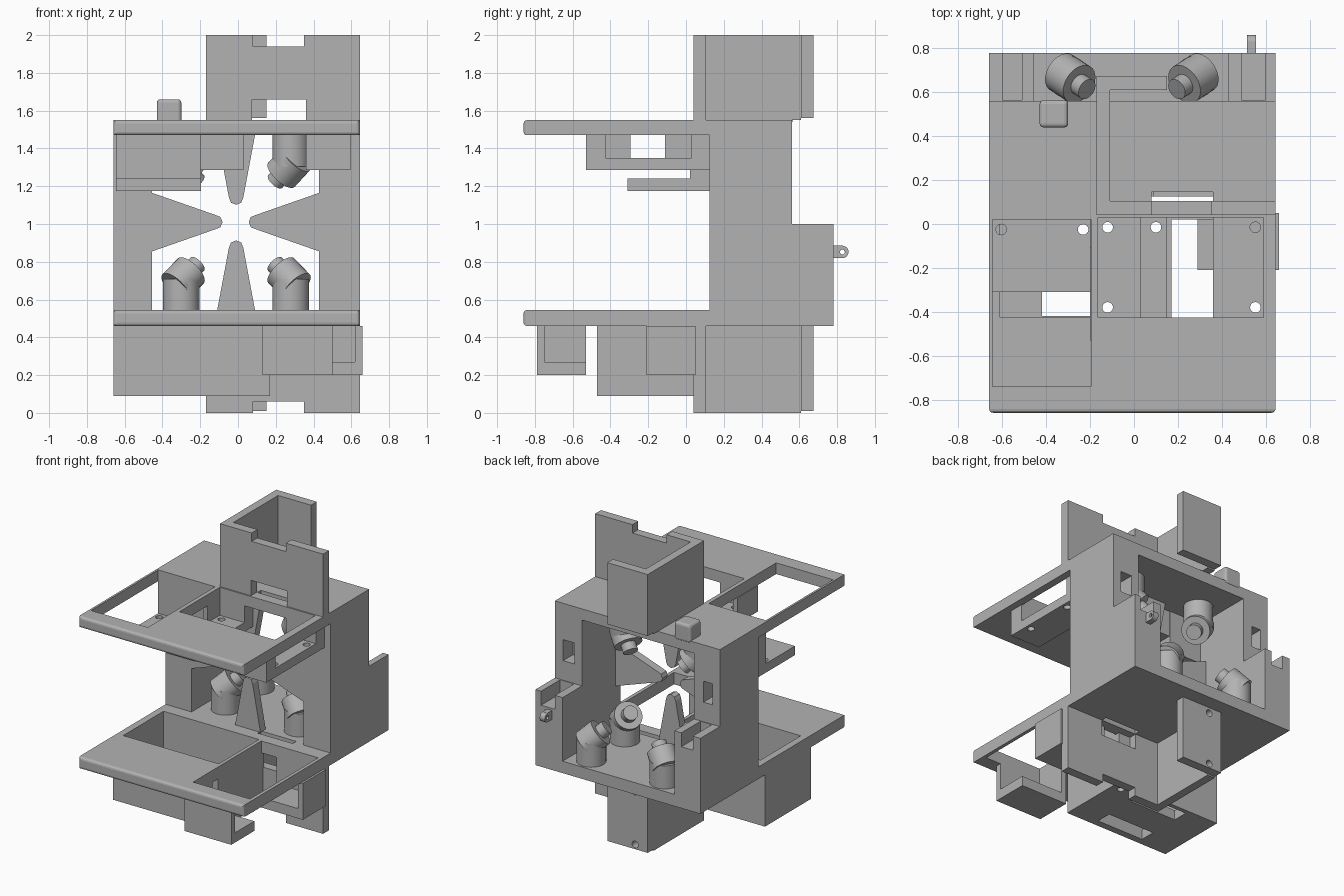
import bpy, bmesh
from mathutils import Vector

cube = bpy.data.objects.get("Cube")
if cube:
    bpy.data.objects.remove(cube, do_unlink=True)

GREY = (0.45, 0.45, 0.45, 1)
mat = bpy.data.materials.new("plain_grey")
mat.use_nodes = True
mat.diffuse_color = GREY
mat.node_tree.nodes["Principled BSDF"].inputs["Base Color"].default_value = GREY


def finish(name, bm):
    bmesh.ops.recalc_face_normals(bm, faces=bm.faces)
    me = bpy.data.meshes.new(name)
    bm.to_mesh(me)
    bm.free()
    me.materials.append(mat)
    ob = bpy.data.objects.new(name, me)
    bpy.context.collection.objects.link(ob)
    return ob


def box(name, x, y, z, bevel=0, front_only=False):
    bm = bmesh.new()
    bmesh.ops.create_cube(bm, size=1)
    for v in bm.verts:
        v.co = [a + (b - a) * (c + 0.5) for (a, b), c in zip((x, y, z), v.co)]
    if bevel:
        edges = [e for e in bm.edges
                 if not front_only or all(v.co.y < y[0] + 0.01 for v in e.verts)]
        bmesh.ops.bevel(bm, geom=edges, offset=bevel, segments=3, profile=0.5, affect='EDGES')
    return finish(name, bm)


def rod(name, start, end, r):
    start, end = Vector(start), Vector(end)
    d = end - start
    bm = bmesh.new()
    bmesh.ops.create_cone(bm, cap_ends=True, segments=32, radius1=r, radius2=r, depth=d.length)
    rot = d.to_track_quat('Z', 'Y')
    for v in bm.verts:
        v.co = rot @ v.co + (start + end) / 2
    ob = finish(name, bm)
    smooth(ob)
    return ob


def smooth(ob):
    bpy.ops.object.select_all(action='DESELECT')
    ob.select_set(True)
    bpy.context.view_layer.objects.active = ob
    bpy.ops.object.shade_smooth_by_angle()


def prism(name, points, axis, lo, hi):
    """Extrude a 2D outline along x (points are y, z) or y (points are x, z)."""
    bm = bmesh.new()
    place = lambda a, b: (lo, a, b) if axis == 'x' else (a, lo, b)
    face = bm.faces.new([bm.verts.new(place(a, b)) for a, b in points])
    out = bmesh.ops.extrude_face_region(bm, geom=[face])["geom"]
    move = (hi - lo, 0, 0) if axis == 'x' else (0, hi - lo, 0)
    bmesh.ops.translate(bm, vec=move, verts=[v for v in out if isinstance(v, bmesh.types.BMVert)])
    return finish(name, bm)


def cut(ob, *cutters):
    for c in cutters:
        c.hide_render = True
        mod = ob.modifiers.new("cut", 'BOOLEAN')
        mod.operation, mod.solver, mod.object = 'DIFFERENCE', 'EXACT', c
        bpy.context.view_layer.objects.active = ob
        bpy.ops.object.modifier_apply(modifier=mod.name)
        bpy.data.objects.remove(c, do_unlink=True)


def hole(*limits):
    return box("cutter", *limits)


def drill(x, y, z, r=0.024, axis='z', reach=0.1):
    d = Vector((axis == 'x', axis == 'y', axis == 'z')) * reach
    p = Vector((x, y, z))
    return rod("cutter", p - d, p + d, r)


WIDE = (-0.66, 0.645)
ALL = (-1, 3)

# Top and bottom slabs with their pockets
top = box("top_slab", WIDE, (-0.86, 0.56), (1.47, 1.55), 0.018, True)
cut(top, hole((-0.645, -0.195), (-0.74, 0.02), ALL),
    hole((-0.165, 0.59), (-0.425, 0.03), ALL),
    hole((0.08, 0.36), (0.105, 0.145), ALL))
bottom = box("bottom_slab", WIDE, (-0.86, 0.78), (0.46, 0.545), 0.018, True)
cut(bottom, hole((-0.61, 0.145), (-0.425, 0.03), ALL),
    hole((0.17, 0.62), (-0.75, 0.02), ALL),
    hole((0.08, 0.36), (0.105, 0.145), ALL),
    drill(-0.31, 0.67, 0.45, 0.075))

# Side walls with rear channels and sockets
outline = [(0.125, 0.545), (0.78, 0.545), (0.78, 1.0), (0.56, 1.0), (0.56, 1.47), (0.125, 1.47)]
for side, x0, x1, c0, c1 in (("right", -0.66, -0.455, -0.6, -0.51),
                             ("left", 0.43, 0.645, 0.49, 0.6)):
    wall = prism(side + "_wall", outline, 'x', x0, x1)
    cut(wall, hole((c0, c1), (0.565, 0.9), (0.9, 1.1)),
        hole((c0, c1 - 0.02), (0.45, 0.7), (1.14, 1.29)))

# Cable tab at the back
tab = box("rear_tab", (0.515, 0.555), (0.77, 0.83), (0.82, 0.885))
cut(tab, drill(0.535, 0.828, 0.852, 0.013, 'x'))
tip = rod("rear_tab_end", (0.515, 0.828, 0.852), (0.555, 0.828, 0.852), 0.0325)
cut(tip, drill(0.535, 0.828, 0.852, 0.013, 'x'))

# Four pointed arms meeting around the centre opening
C = Vector((-0.01, 0.0))
for name, base, tip, half in (("lower", (-0.01, 0.545), (-0.01, 0.875), 0.1),
                              ("upper", (-0.01, 1.47), (-0.01, 1.14), 0.1),
                              ("right", (-0.455, 1.01), (-0.12, 1.01), 0.155),
                              ("left", (0.43, 1.01), (0.095, 1.01), 0.155)):
    base, tip = Vector(base), Vector(tip)
    d = (tip - base).normalized()
    n = Vector((-d.y, d.x))
    pts = [base + n * half, tip + n * 0.038, tip + (d + n) * 0.027, tip + d * 0.038,
           tip + (d - n) * 0.027, tip - n * 0.038, base - n * half]
    arm = prism(name + "_arm", pts, 'y', 0.125, 0.185)
    cut(arm, drill(tip.x, 0.15, tip.y, 0.015, 'y'))

# Upper and lower towers: front plate, side plate and short back plate
for name, z0, z1, outer, inner in (("upper", 1.55, 2.0, 1.97, 1.55),
                                   ("lower", 0.0, 0.46, 0.03, 0.46)):
    def notch(y):
        return (hole((0.08, 0.35), y, (outer - 0.03, outer + 0.03) if name == "upper" else (-0.1, 0.06)),
                hole((0.075, 0.36), y, (inner - 0.11, inner + 0.11)))
    plate = box(name + "_tower_front", (-0.17, 0.645), (0.04, 0.105), (z0, z1))
    holes = [(x, z) for x in (-0.07, 0.605) for z in (z0 + 0.043, z1 - 0.04)]
    cut(plate, *notch((0, 0.2)), *[drill(x, 0.07, z, axis='y') for x, z in holes])
    if name == "upper":
        cut(plate, hole((0.08, 0.35), (0, 0.2), (1.94, 2.1)))
    box(name + "_tower_side", (-0.17, -0.11), (0.105, 0.61), (z0, z1))
    back = box(name + "_tower_back", (-0.17, 0.15), (0.61, 0.675), (z0 + 0.01, z1))
    cut(back, *[drill(-0.07, 0.64, z, axis='y') for x, z in holes[:2]])

# Small rounded block on the roof
box("roof_block", (-0.43, -0.3), (0.44, 0.565), (1.53, 1.66), 0.018)

# Hanging tray under the right roof opening
box("tray_back", (-0.645, -0.195), (0.02, 0.13), (1.175, 1.47))
tray = box("tray_floor", (-0.645, -0.195), (-0.31, 0.02), (1.175, 1.24))
cut(tray, *[drill(x, -0.025, 1.2) for x in (-0.605, -0.232)])

# Two-part holder under the left roof opening
for name, x in (("inner", (-0.2, 0.03)), ("outer", (0.36, 0.595))):
    holder = box(name + "_roof_holder", x, (-0.53, 0.125), (1.285, 1.47))
    cut(holder, hole((-0.165, 0.8), (-0.425, 0.03), (1.35, 1.6)))
    if name == "inner":
        cut(holder, hole((-0.3, 0), (-0.295, -0.11), (1.35, 1.6)))
    hx = -0.12 if name == "inner" else 0.553
    cut(holder, *[drill(hx, y, 1.3) for y in (-0.38, -0.015)])

# Large box under the floor
case = box("floor_box", (-0.66, 0.17), (-0.47, 0.05), (0.09, 0.46))
cut(case, hole((-0.61, 0.145), (-0.425, 0.03), (0.16, 0.6)),
    hole((-0.42, -0.05), (-0.42, -0.31), (0, 0.3)),
    hole((-0.42, -0.05), (-0.09, 0.02), (0, 0.3)),
    *[drill(x, y, 0.1) for x in (-0.575, 0.1) for y in (-0.38, -0.015)])

# Corner brackets under the left floor opening
front = box("front_floor_bracket", (0.13, 0.5), (-0.79, -0.53), (0.2, 0.46))
cut(front, hole((0.17, 0.8), (-0.75, -0.4), (0.27, 0.6)), drill(0.22, -0.7, 0.23))
rear = box("rear_floor_bracket", (0.29, 0.66), (-0.21, 0.05), (0.2, 0.46))
cut(rear, hole((0.1, 0.62), (-0.4, 0.02), (0.27, 0.6)), drill(0.56, -0.03, 0.23))

# Elbow lamps aimed at the centre of the cavity
spots = [(s, y, up) for s in (-1, 1) for y, up in ((0.67, 1), (0.29, 1), (0.29, -1))]
for s, y, up in spots:
    base = Vector((-0.01 + 0.29 * s, y, 0.54 if up > 0 else 1.475))
    joint = Vector((base.x, y, 0.7 if up > 0 else 1.315))
    aim = (Vector((-0.01, 0.48, 1.0)) - joint).normalized()
    rod("lamp_post", base, joint + Vector((0, 0, 0.01 * up)), 0.097)
    rod("lamp_head", joint - aim * 0.05, joint + aim * 0.08, 0.095)
    rod("lamp_tip", joint, joint + aim * 0.135, 0.05)
